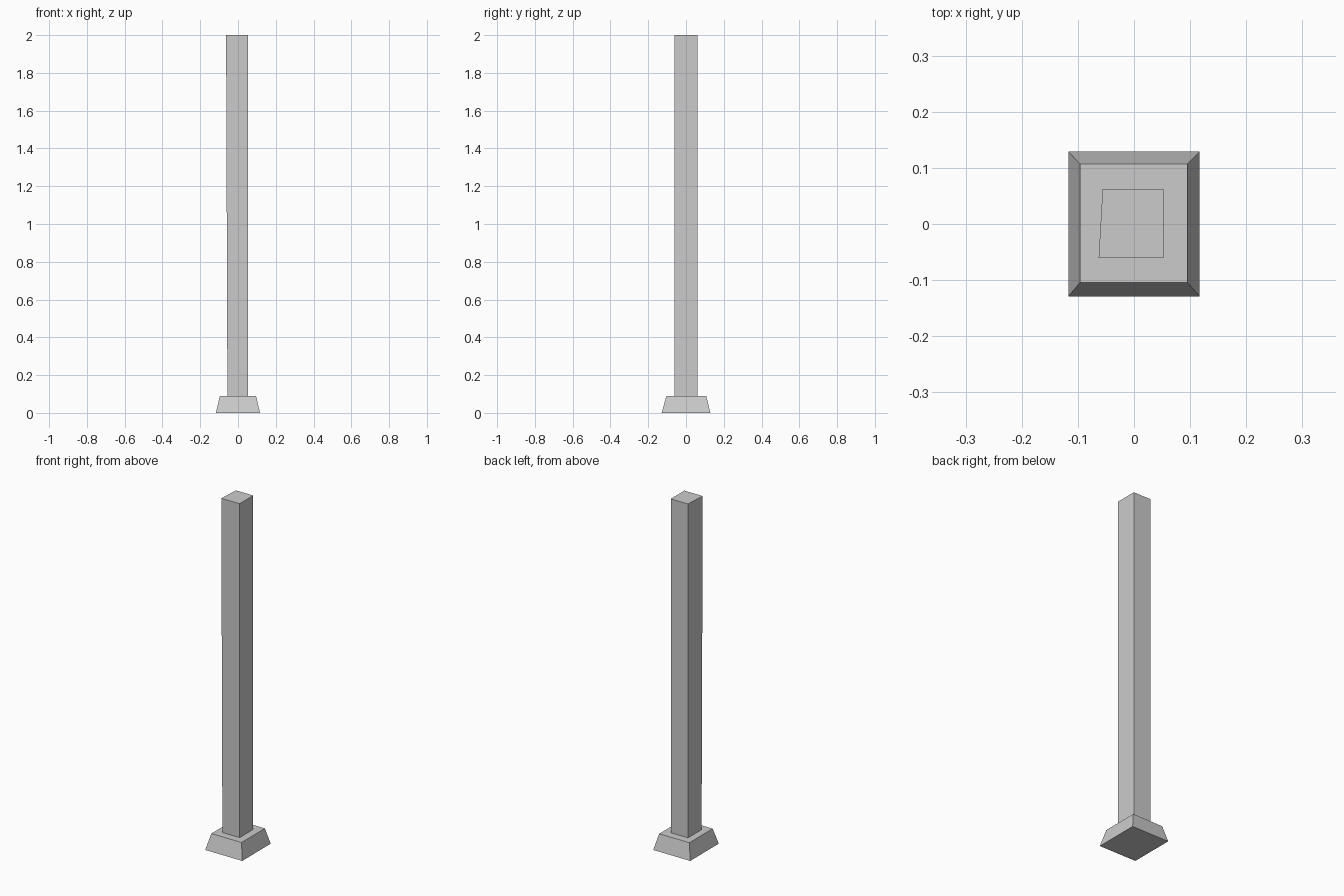
import bpy, bmesh

if "Cube" in bpy.data.objects:
    bpy.data.objects.remove(bpy.data.objects["Cube"])


def prism(name, bottom, top, z0, z1):
    """Closed solid lofted between two outlines (counter-clockwise)."""
    bm = bmesh.new()
    lo = [bm.verts.new((x, y, z0)) for x, y in bottom]
    hi = [bm.verts.new((x, y, z1)) for x, y in top]
    n = len(lo)
    bm.faces.new(lo[::-1])
    bm.faces.new(hi)
    for i in range(n):
        j = (i + 1) % n
        bm.faces.new((lo[i], lo[j], hi[j], hi[i]))
    mesh = bpy.data.meshes.new(name)
    bm.to_mesh(mesh)
    bm.free()
    obj = bpy.data.objects.new(name, mesh)
    bpy.context.collection.objects.link(obj)
    return obj


def rect(x0, x1, y0, y1):
    return [(x0, y0), (x1, y0), (x1, y1), (x0, y1)]


# Tapered plinth
prism("base", rect(-0.117, 0.117, -0.129, 0.129),
      rect(-0.096, 0.095, -0.104, 0.107), 0.0, 0.09)

# Square post, its front left corner leaning slightly outward at the top
post_bottom = rect(-0.056, 0.053, -0.061, 0.062)
post_top = [(-0.063, -0.061)] + post_bottom[1:]
prism("post", post_bottom, post_top, 0.09, 2.0)
